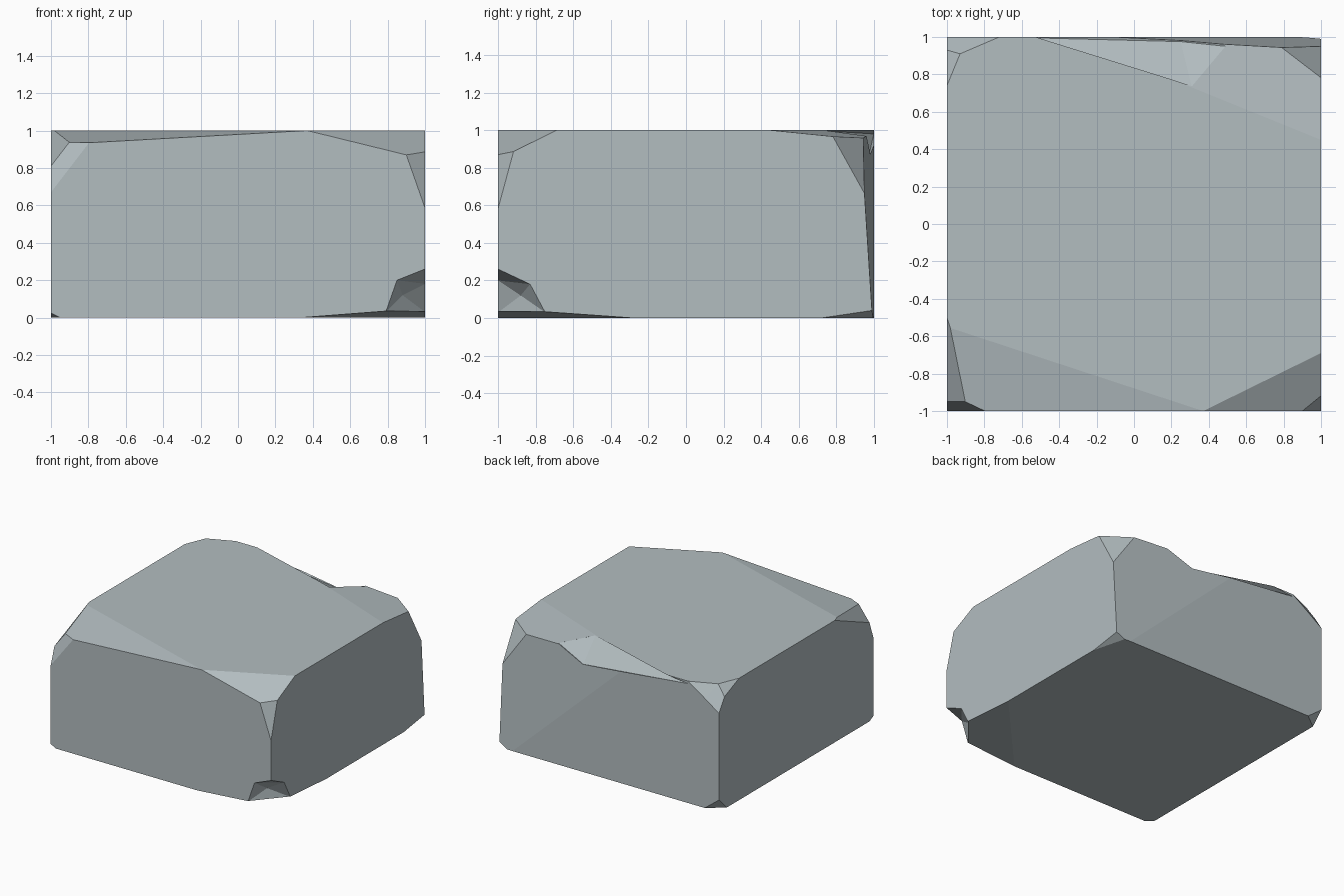
import bpy, bmesh
from mathutils import Vector

if "Cube" in bpy.data.objects:
    bpy.data.objects.remove(bpy.data.objects["Cube"])

CENTRE = Vector((0, 0, 0.5))

stone = bpy.data.materials.new("pale_grey_stone")
stone.diffuse_color = (0.45, 0.51, 0.53, 1)
stone.use_nodes = True
stone.node_tree.nodes["Principled BSDF"].inputs["Base Color"].default_value = stone.diffuse_color


def chip(bm, a, b, c):
    """Slice off everything outside the plane through three points and cap it."""
    a, b, c = Vector(a), Vector(b), Vector(c)
    n = (b - a).cross(c - a).normalized()
    if n.dot(a - CENTRE) < 0:
        n = -n
    res = bmesh.ops.bisect_plane(bm, geom=bm.verts[:] + bm.edges[:] + bm.faces[:], dist=1e-5,
                                 plane_co=a, plane_no=n, clear_outer=True)
    edges = [g for g in res["geom_cut"] if isinstance(g, bmesh.types.BMEdge) and g.is_boundary]
    if len(edges) > 2:
        bmesh.ops.holes_fill(bm, edges=edges, sides=0)


def add_object(name, bm):
    bmesh.ops.recalc_face_normals(bm, faces=bm.faces[:])
    me = bpy.data.meshes.new(name)
    bm.to_mesh(me)
    bm.free()
    me.materials.append(stone)
    ob = bpy.data.objects.new(name, me)
    bpy.context.collection.objects.link(ob)
    return ob


def dent(block, name, points, push):
    """Hollow: convex cutter through the points, extended out of the block by push."""
    bm = bmesh.new()
    for p in points:
        bm.verts.new(p)
        bm.verts.new(Vector(p) + Vector(push))
    res = bmesh.ops.convex_hull(bm, input=bm.verts[:])
    loose = [v for v in bm.verts if not v.link_faces]
    bmesh.ops.delete(bm, geom=loose, context='VERTS')
    cutter = add_object(name, bm)
    cutter.hide_render = True
    cutter.hide_viewport = True
    cutter.display_type = 'WIRE'
    mod = block.modifiers.new(name, 'BOOLEAN')
    mod.operation = 'DIFFERENCE'
    mod.solver = 'EXACT'
    mod.object = cutter


# Plain block
bm = bmesh.new()
bmesh.ops.create_cube(bm, size=2)
for v in bm.verts:
    v.co.z = (v.co.z + 1) / 2

# Back face bends inwards towards the right
chip(bm, (-0.2, 1, 1), (1, 0.935, 0.9), (1, 0.99, 0.04))
# Front right upper corner
chip(bm, (0.37, -1, 1), (1, -0.69, 1), (0.9, -1, 0.87))
chip(bm, (0.9, -1, 0.87), (1, -0.92, 0.88), (0.995, -1, 0.6))
# Front left upper edge and corner
chip(bm, (-1, -0.55, 1), (0.37, -1, 1), (-0.85, -0.97, 0.937))
chip(bm, (-1, -0.5, 1), (-0.9, -0.95, 0.94), (-1, -0.95, 0.81))
chip(bm, (-0.8, -1, 0.93), (-0.9, -0.95, 0.94), (-1, -1, 0.67))
# Back left upper corner
chip(bm, (-0.93, 0.91, 1), (-0.87, 1, 0.9), (-1, 0.93, 0.92))
chip(bm, (-0.72, 1, 1), (-0.93, 0.91, 1), (-0.87, 1, 0.9))
chip(bm, (-1, 0.74, 1), (-0.93, 0.91, 1), (-1, 0.93, 0.92))
# Back right upper corner
chip(bm, (0.31, 0.73, 1), (1, 0.45, 1), (0.82, 0.92, 0.96))
chip(bm, (1, 0.78, 0.97), (0.82, 0.92, 0.96), (1, 0.93, 0.7))
# Lower corners
chip(bm, (0.4, -1, 0.005), (1, -0.35, 0.005), (0.79, -1, 0.035))
chip(bm, (1, 0.72, 0), (1, 0.99, 0.04), (0.93, 0.99, 0))
chip(bm, (-0.87, 1, 0), (-1, 0.9, 0), (-1, 1, 0.1))
chip(bm, (-0.95, -1, 0), (-1, -0.95, 0), (-1, -1, 0.025))
block = add_object("stone_block", bm)

# Broken hollow along the back upper edge
dent(block, "back_edge_cutter",
     [(-0.72, 1, 0.98), (0.12, 0.965, 0.93), (0.25, 0.975, 0.87),
      (0.49, 0.95, 0.97), (0.31, 0.73, 0.997), (0.08, 0.82, 0.997)], (0, 0.3, 0.1))
# Broken hollow at the front right lower corner
dent(block, "lower_corner_cutter",
     [(0.85, -1, 0.2), (0.79, -1, 0.03), (1, -1, 0.26), (1, -0.83, 0.18),
      (1, -0.75, 0.03), (0.88, -0.88, 0.12)], (0.2, -0.2, -0.03))
